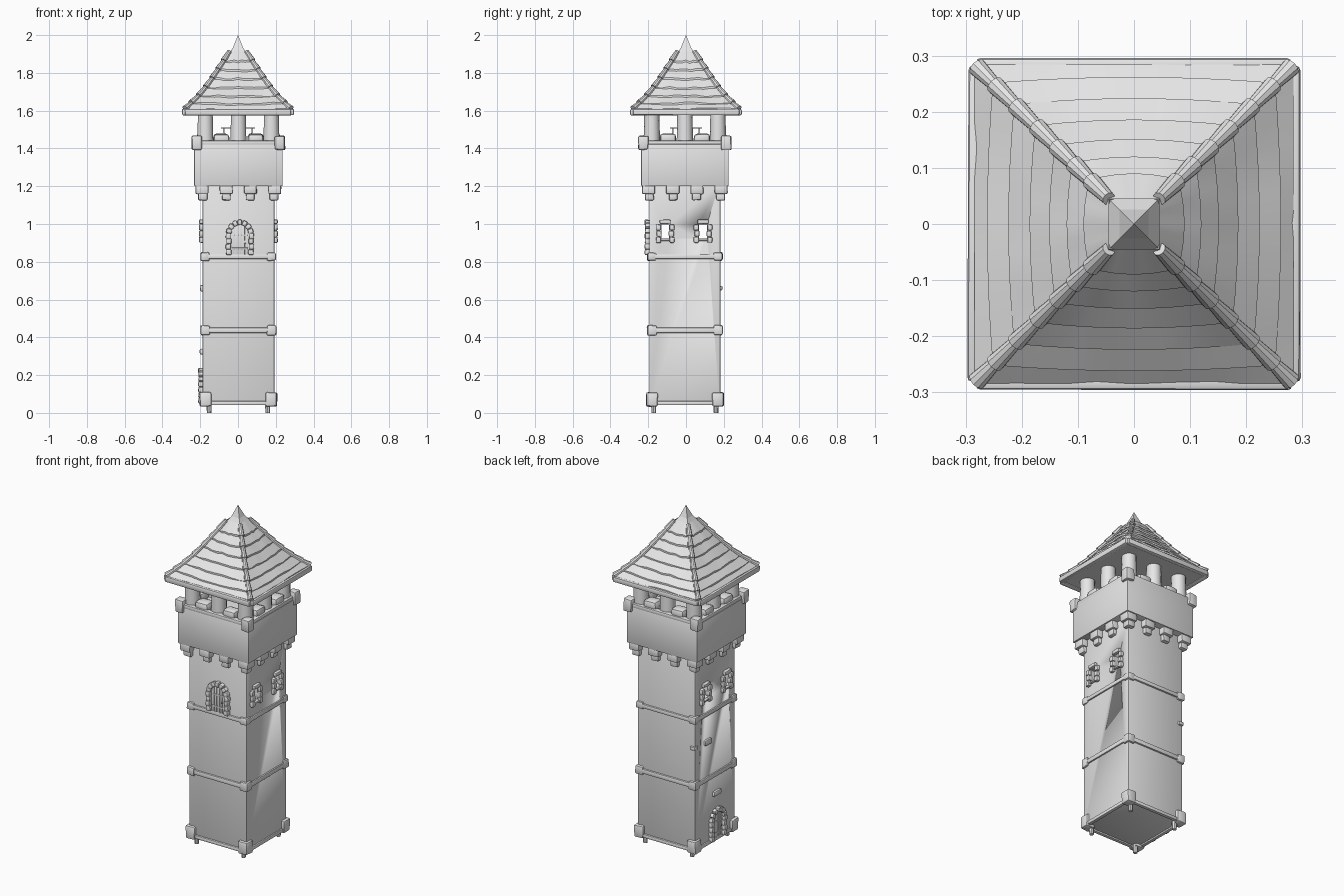
import bpy, bmesh, math, random
from mathutils import Matrix, Vector

random.seed(4)
old = bpy.data.objects.get("Cube")
if old:
    bpy.data.objects.remove(old, do_unlink=True)

stone = bpy.data.materials.new("pale_grey_stone")
stone.use_nodes = True
stone.diffuse_color = (0.8, 0.8, 0.8, 1)
stone.node_tree.nodes["Principled BSDF"].inputs["Base Color"].default_value = (0.8, 0.8, 0.8, 1)

CX, CY = 0.002, -0.006          # the shaft sits slightly off the roof axis
SHAFT = Matrix.Translation((CX, CY, 0))
I = Matrix.Identity(4)
SIGNS = [(-1, -1), (1, -1), (1, 1), (-1, 1)]


def finish(name, bm, frame=I, smooth=True):
    bmesh.ops.recalc_face_normals(bm, faces=bm.faces)
    me = bpy.data.meshes.new(name)
    bm.to_mesh(me)
    bm.free()
    me.transform(frame)
    me.materials.append(stone)
    ob = bpy.data.objects.new(name, me)
    bpy.context.collection.objects.link(ob)
    if smooth:
        bpy.ops.object.select_all(action='DESELECT')
        ob.select_set(True)
        bpy.context.view_layer.objects.active = ob
        bpy.ops.object.shade_smooth_by_angle(angle=math.radians(35))
    return ob


def blocks(name, items, bevel=0.0, frame=I, wobble=0.0):
    """Boxes given as (centre, size[, tilt about y]) in one object."""
    bm = bmesh.new()
    for c, s, *tilt in items:
        m = Matrix.Translation(c) @ Matrix.Rotation(tilt[0] if tilt else 0, 4, 'Y')
        vs = bmesh.ops.create_cube(bm, size=1, matrix=m @ Matrix.Diagonal((*s, 1)))["verts"]
        for v in vs:
            v.co += Vector([random.uniform(-wobble, wobble) for _ in range(3)])
    if bevel:
        bmesh.ops.bevel(bm, geom=bm.edges[:], offset=bevel, segments=2,
                        profile=0.5, affect='EDGES')
    return finish(name, bm, frame)


def tubes(name, items, sides=12, frame=I):
    """Tapered round bars given as (start, end, radius, end radius)."""
    bm = bmesh.new()
    for a, b, r1, r2 in items:
        a, b = Vector(a), Vector(b)
        rot = (b - a).to_track_quat('Z', 'Y').to_matrix().to_4x4()
        bmesh.ops.create_cone(bm, cap_ends=True, segments=sides, radius1=r1, radius2=r2,
                              depth=(b - a).length,
                              matrix=Matrix.Translation((a + b) / 2) @ rot)
    return finish(name, bm, frame)


def ring(half, z, width, height):
    """Four beams around a square."""
    out = []
    for s in (-1, 1):
        out.append(((0, s * half, z), (2 * half, width, height)))
        out.append(((s * half, 0, z), (width, 2 * half, height)))
    return out


def corners(half, z, size, height):
    return [((sx * half, sy * half, z), (size, size, height)) for sx, sy in SIGNS]


def wall_frame(angle, along, z, half=0.19):
    """Local -y points out of the wall, local x runs along it."""
    return SHAFT @ Matrix.Rotation(angle, 4, 'Z') @ Matrix.Translation((along, -half, z))


# Shaft with window openings running through the upper storey
shaft = blocks("tower_shaft", [((0, 0, 0.635), (0.38, 0.376, 1.17))], 0.005, SHAFT)
cutter = blocks("window_cutter", [((0, y, 0.96), (0.6, 0.042, 0.075)) for y in (-0.11, 0.09)])
cutter.hide_render = True
cut = shaft.modifiers.new("windows", 'BOOLEAN')
cut.object, cut.operation, cut.solver = cutter, 'DIFFERENCE', 'EXACT'
bpy.ops.object.select_all(action='DESELECT')
shaft.select_set(True)
bpy.context.view_layer.objects.active = shaft
bpy.ops.object.modifier_apply(modifier="windows")
bpy.data.objects.remove(cutter, do_unlink=True)

# String courses with corner stones, and small feet
for label, z, h, size, tall in (("base", 0.052, 0.022, 0.06, 0.075),
                                ("lower", 0.437, 0.028, 0.05, 0.052),
                                ("upper", 0.827, 0.025, 0.048, 0.045)):
    blocks(label + "_course", ring(0.187, z, 0.022, h), 0.006, SHAFT)
    cz = z + 0.02 if label == "base" else z
    blocks(label + "_corner_stones", corners(0.175, cz, size, tall), 0.009, SHAFT, 0.003)
tubes("feet", [((sx * 0.155, sy * 0.165, 0), (sx * 0.155, sy * 0.165, 0.06), 0.012, 0.014)
               for sx, sy in SIGNS], 8, SHAFT)


# Arched doors: stone surround, planks, straps and handle
def door(name, frame, spring=0.115, r=0.058):
    stones = []
    for s in (-1, 1):
        for i in range(4):
            stones.append(((s * (r + 0.003 * (i % 2)), -0.004, 0.016 + i * spring / 4),
                           (0.027, 0.036, 0.029)))
    for i in range(7):
        a = math.pi * (i + 0.5) / 7
        stones.append(((r * math.cos(a), -0.004, spring + r * math.sin(a)),
                       (0.029, 0.04 if i == 3 else 0.034, 0.024), -a))
    blocks(name + "_surround", stones, 0.006, frame, 0.0015)
    planks, w = [], 0.018
    for i in range(5):
        x = (i - 2) * w
        top = spring + math.sqrt(r * r - x * x) - 0.012
        planks.append(((x, -0.001, top / 2), (w - 0.002, 0.009, top)))
    blocks(name + "_planks", planks, 0.001, frame)
    straps = [((0, -0.006, z), (0.085, 0.004, 0.009)) for z in (0.035, 0.105)]
    straps.append(((0.028, -0.008, 0.07), (0.008, 0.01, 0.014)))
    blocks(name + "_ironwork", straps, 0.001, frame)


door("front_door", wall_frame(0, 0.008, 0.835))
door("side_door", wall_frame(-math.pi / 2, 0.015, 0.05))


# Window surrounds on both side walls
def window(name, frame):
    items = [((0, -0.003, 0.052), (0.058, 0.03, 0.022))]
    for s in (-1, 1):
        for i in range(3):
            items.append(((s * (0.032 + 0.004 * ((i + 1) % 2)), -0.003, -0.044 + i * 0.033),
                          (0.026, 0.03, 0.031)))
    items.append(((0, -0.002, -0.043), (0.05, 0.024, 0.012)))
    blocks(name, items, 0.006, frame, 0.0015)


for side, turn in (("left", 1), ("right", -1)):
    for place, y in (("front", -0.11), ("rear", 0.09)):
        window(f"{side}_{place}_window", wall_frame(turn * math.pi / 2, turn * (y - CY), 0.96))

# Loose wall stones on the right and rear walls
blocks("wall_stones", [((-0.19, -0.01, 0.325), (0.028, 0.07, 0.028)),
                       ((-0.19, 0.075, 0.66), (0.026, 0.06, 0.034)),
                       ((-0.178, 0.182, 0.66), (0.036, 0.034, 0.022))], 0.007, SHAFT, 0.002)

# Stepped corbels under the parapet
spots = (-0.192, -0.064, 0.064, 0.192)
edge = [(x, y) for x in spots for y in spots if max(abs(x), abs(y)) > 0.1]
blocks("corbel_upper_blocks", [((x, y, 1.182), (0.068, 0.068, 0.046)) for x, y in edge],
       0.007, SHAFT, 0.002)
blocks("corbel_lower_blocks", [((x * 0.98, y * 0.98, 1.148), (0.046, 0.046, 0.045))
                               for x, y in edge], 0.007, SHAFT, 0.002)

# Parapet box, rim and corner stones
blocks("parapet", [((0, 0, 1.312), (0.468, 0.462, 0.222))], 0.004, SHAFT)
blocks("parapet_rim", ring(0.215, 1.43, 0.034, 0.024), 0.006, SHAFT)
blocks("parapet_corner_stones", corners(0.22, 1.43, 0.054, 0.075), 0.009, SHAFT, 0.003)

# Pillars, sill stones and the lookout table
tubes("pillars", [((x, y, 1.41), (x, y, 1.585), 0.044, 0.04)
                  for x in (-0.175, 0, 0.175) for y in (-0.175, 0, 0.175) if x or y], 14, SHAFT)
sills = []
for s in (-1, 1):
    for t in (-0.09, 0.09):
        sills.append(((t, s * 0.185, 1.45), (0.085, 0.075, 0.055), random.uniform(-0.08, 0.08)))
        sills.append(((s * 0.185, t, 1.45), (0.075, 0.085, 0.055)))
blocks("sill_stones", sills, 0.018, SHAFT, 0.003)
blocks("lookout_table", [((0, 0, 1.508), (0.18, 0.17, 0.007))]
       + [((sx * 0.075, sy * 0.07, 1.465), (0.008, 0.008, 0.084)) for sx, sy in SIGNS])

# Eaves
blocks("eave_soffit", [((0, 0, 1.592), (0.56, 0.56, 0.022))])
blocks("eave_beams", ring(0.281, 1.592, 0.03, 0.034), 0.008, I, 0.002)

# Roof: overlapping uneven shingle courses on four sides
rows = [(0.28, 1.605), (0.248, 1.635), (0.21, 1.673), (0.172, 1.718),
        (0.137, 1.766), (0.106, 1.813), (0.076, 1.858), (0.045, 1.91)]
bm = bmesh.new()
COLS = 8
for (r, z), (r2, z2) in zip(rows, rows[1:]):
    for k in range(4):
        turn = Matrix.Rotation(k * math.pi / 2, 4, 'Z')
        strips = []
        for i in range(COLS + 1):
            t = 2 * i / COLS - 1
            bow = 0.004 + 0.01 * (1 - t * t) * (r < 0.27)
            drop = random.uniform(-0.005, 0.005) * (abs(t) < 1)
            pts = [(t * (r - 0.012), -r + 0.014, z + 0.004),
                   (t * r, -r - bow, z - 0.004 + drop),
                   (t * r, -r - bow, z + 0.006 + drop),
                   (t * r2, -r2, z2 + 0.006)]
            strips.append([bm.verts.new(turn @ Vector(p)) for p in pts])
        for a, b in zip(strips, strips[1:]):
            for j in range(3):
                bm.faces.new((a[j], b[j], b[j + 1], a[j + 1]))
finish("roof_shingles", bm)

# Rounded hip tiles and pointed cap
hips = []
for (r, z), (r2, z2) in zip(rows, rows[1:]):
    for sx, sy in SIGNS:
        hips.append(((sx * r, sy * r, z + 0.006), (sx * r2, sy * r2, z2 + 0.004), 0.017, 0.012))
tubes("hip_tiles", hips, 10)
bm = bmesh.new()
for lo, hi, r1, r2 in ((1.898, 1.935, 0.051, 0.026), (1.935, 2.0, 0.026, 0)):
    bmesh.ops.create_cone(bm, cap_ends=True, segments=4, radius1=r1 * math.sqrt(2),
                          radius2=r2 * math.sqrt(2), depth=hi - lo,
                          matrix=Matrix.Translation((0, 0, (lo + hi) / 2))
                          @ Matrix.Rotation(math.pi / 4, 4, 'Z'))
finish("roof_cap", bm, smooth=False)
